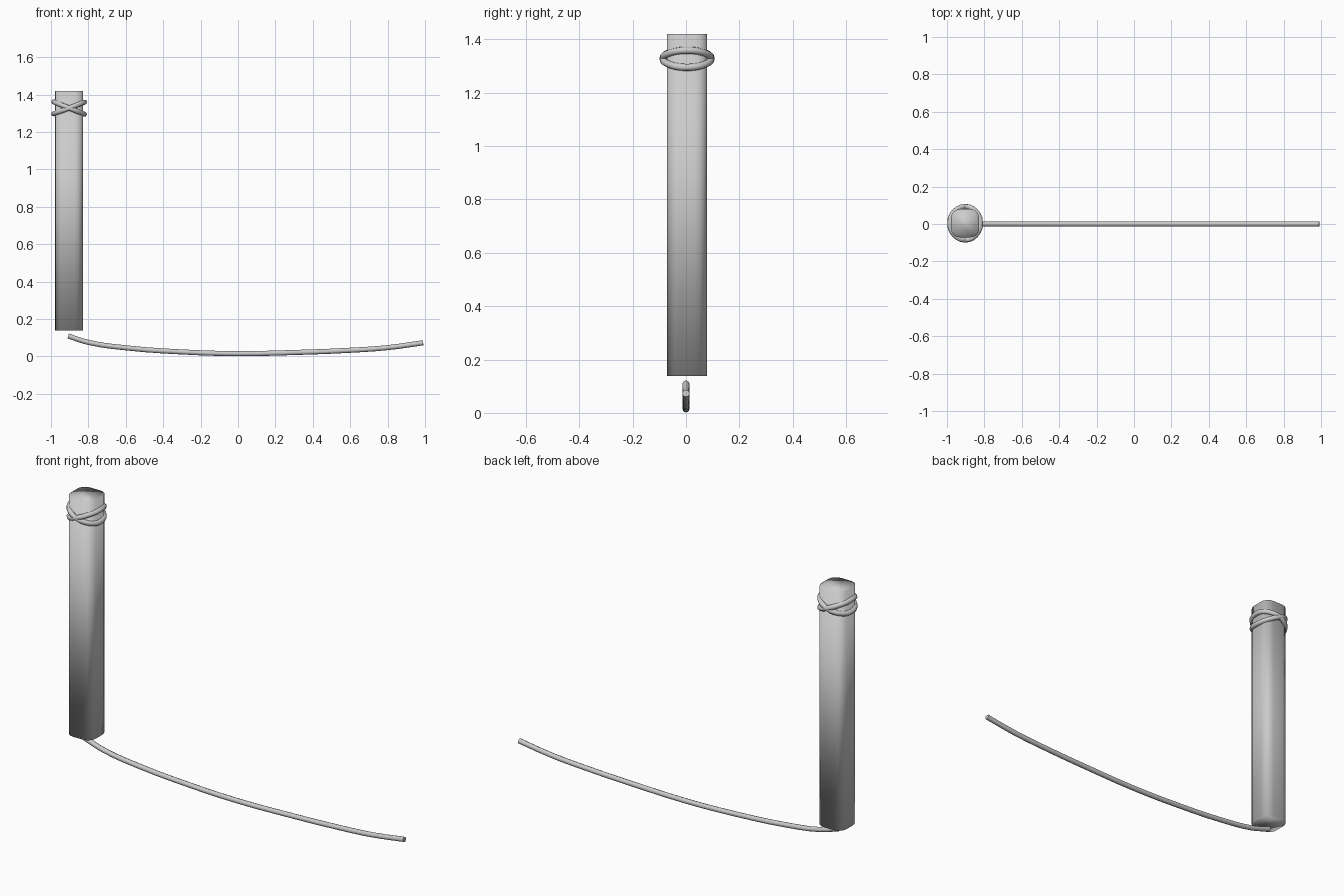
import bpy, bmesh, math
from math import cos, sin, pi

if "Cube" in bpy.data.objects:
    bpy.data.objects.remove(bpy.data.objects["Cube"])

CX, CY = -0.903, 0.004


def finish(name, bm, smooth=True):
    bmesh.ops.recalc_face_normals(bm, faces=bm.faces)
    for f in bm.faces:
        f.smooth = smooth
    me = bpy.data.meshes.new(name)
    bm.to_mesh(me)
    bm.free()
    ob = bpy.data.objects.new(name, me)
    bpy.context.collection.objects.link(ob)
    return ob


def tube(name, pts, radius, cyclic=False):
    cu = bpy.data.curves.new(name, 'CURVE')
    cu.dimensions = '3D'
    cu.bevel_depth = radius
    cu.bevel_resolution = 2
    cu.resolution_u = 3
    cu.use_fill_caps = True
    sp = cu.splines.new('BEZIER')
    sp.bezier_points.add(len(pts) - 1)
    for bp, p in zip(sp.bezier_points, pts):
        bp.co = p
        bp.handle_left_type = bp.handle_right_type = 'AUTO'
    sp.use_cyclic_u = cyclic
    ob = bpy.data.objects.new(name, cu)
    bpy.context.collection.objects.link(ob)
    return ob


# rounded-square post
bm = bmesh.new()
half, r, n = 0.075, 0.045, 4
outline = []
for k, (sx, sy) in enumerate([(1, 1), (-1, 1), (-1, -1), (1, -1)]):
    for i in range(n + 1):
        a = k * pi / 2 + i * pi / 2 / n
        outline.append((CX + sx * (half - r) + r * cos(a),
                        CY + sy * (half - r) + r * sin(a)))
face = bm.faces.new([bm.verts.new((x, y, 0.138)) for x, y in outline])
ext = bmesh.ops.extrude_face_region(bm, geom=[face], use_keep_orig=True)
for v in ext['geom']:
    if isinstance(v, bmesh.types.BMVert):
        v.co.z = 1.42
finish("post", bm)

# two rope loops tied round the post, tilted opposite ways
for name, tilt in (("rope_loop_a", -0.033), ("rope_loop_b", 0.031)):
    pts = []
    for i in range(8):
        a = i * pi / 4
        pts.append((CX + 0.082 * cos(a), CY + 0.090 * sin(a),
                    1.328 + tilt * cos(a)))
    tube(name, pts, 0.0135, True)

# sagging rope
path = [(-0.908, 0.109), (-0.8, 0.075), (-0.6, 0.046), (-0.3, 0.024), (0, 0.015),
        (0.3, 0.021), (0.6, 0.033), (0.8, 0.047), (0.99, 0.073)]
tube("hanging_rope", [(x, 0, z) for x, z in path], 0.0135)
